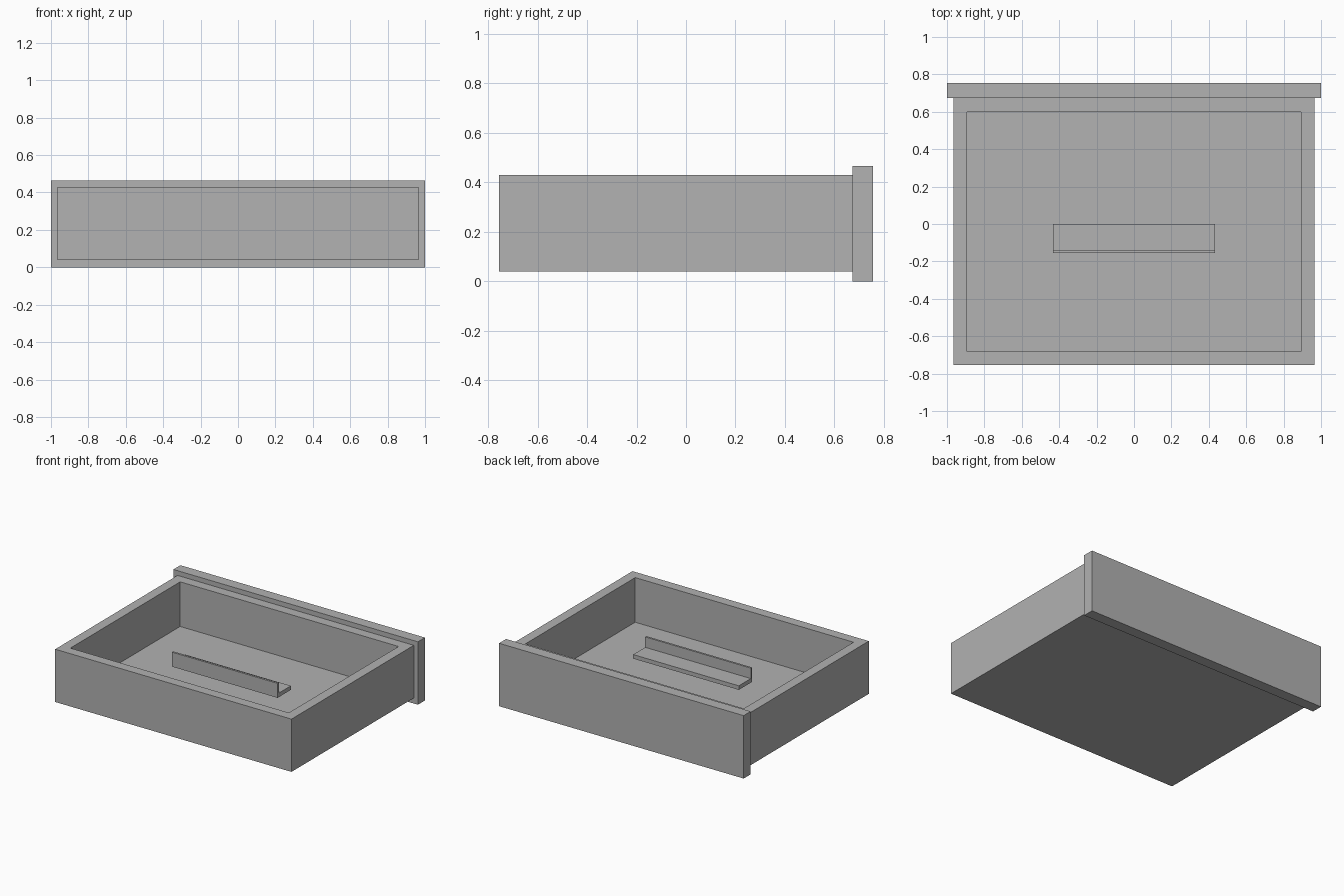
import bpy
import bmesh

cube = bpy.data.objects.get("Cube")
if cube:
    bpy.data.objects.remove(cube, do_unlink=True)

GREY = (0.445, 0.445, 0.445, 1.0)
grey = bpy.data.materials.new("plain grey")
grey.use_nodes = True
grey.diffuse_color = GREY
grey.node_tree.nodes["Principled BSDF"].inputs["Base Color"].default_value = GREY


def finish(name, bm):
    bmesh.ops.recalc_face_normals(bm, faces=bm.faces)
    mesh = bpy.data.meshes.new(name)
    bm.to_mesh(mesh)
    bm.free()
    mesh.materials.append(grey)
    obj = bpy.data.objects.new(name, mesh)
    bpy.context.collection.objects.link(obj)
    return obj


def block(half_width, y, z):
    """Box centred on x, spanning the given y and z ranges."""
    bm = bmesh.new()
    bmesh.ops.create_cube(bm, size=1)
    for v in bm.verts:
        v.co = (half_width * 2 * v.co.x,
                y[v.co.y > 0], z[v.co.z > 0])
    return bm


# Open tray: inset the top of a solid block, then sink the inner face
BASE, RIM, FLOOR, WALL = 0.04, 0.43, 0.10, 0.073
bm = block(0.966, (-0.755, 0.673), (BASE, RIM))
bm.normal_update()
top = max(bm.faces, key=lambda f: f.calc_center_median().z)
bmesh.ops.inset_region(bm, faces=[top], thickness=WALL, use_even_offset=True)
result = bmesh.ops.extrude_discrete_faces(bm, faces=[top])
for v in result["faces"][0].verts:
    v.co.z = FLOOR
finish("drawer_tray", bm)

# Overhanging panel across the back
finish("drawer_panel", block(1.0, (0.673, 0.755), (0, 0.465)))

# L-shaped pull: one profile in y and z, extruded along x
profile = [(-0.155, 0.215), (0, 0.215), (0, 0.245),
           (-0.14, 0.245), (-0.14, 0.322), (-0.155, 0.322)]
HALF = 0.432
bm = bmesh.new()
end = bm.faces.new([bm.verts.new((-HALF, y, z)) for y, z in profile])
ext = bmesh.ops.extrude_face_region(bm, geom=[end], use_keep_orig=True)
moved = [g for g in ext["geom"] if isinstance(g, bmesh.types.BMVert)]
bmesh.ops.translate(bm, verts=moved, vec=(2 * HALF, 0, 0))
finish("pull_handle", bm)
